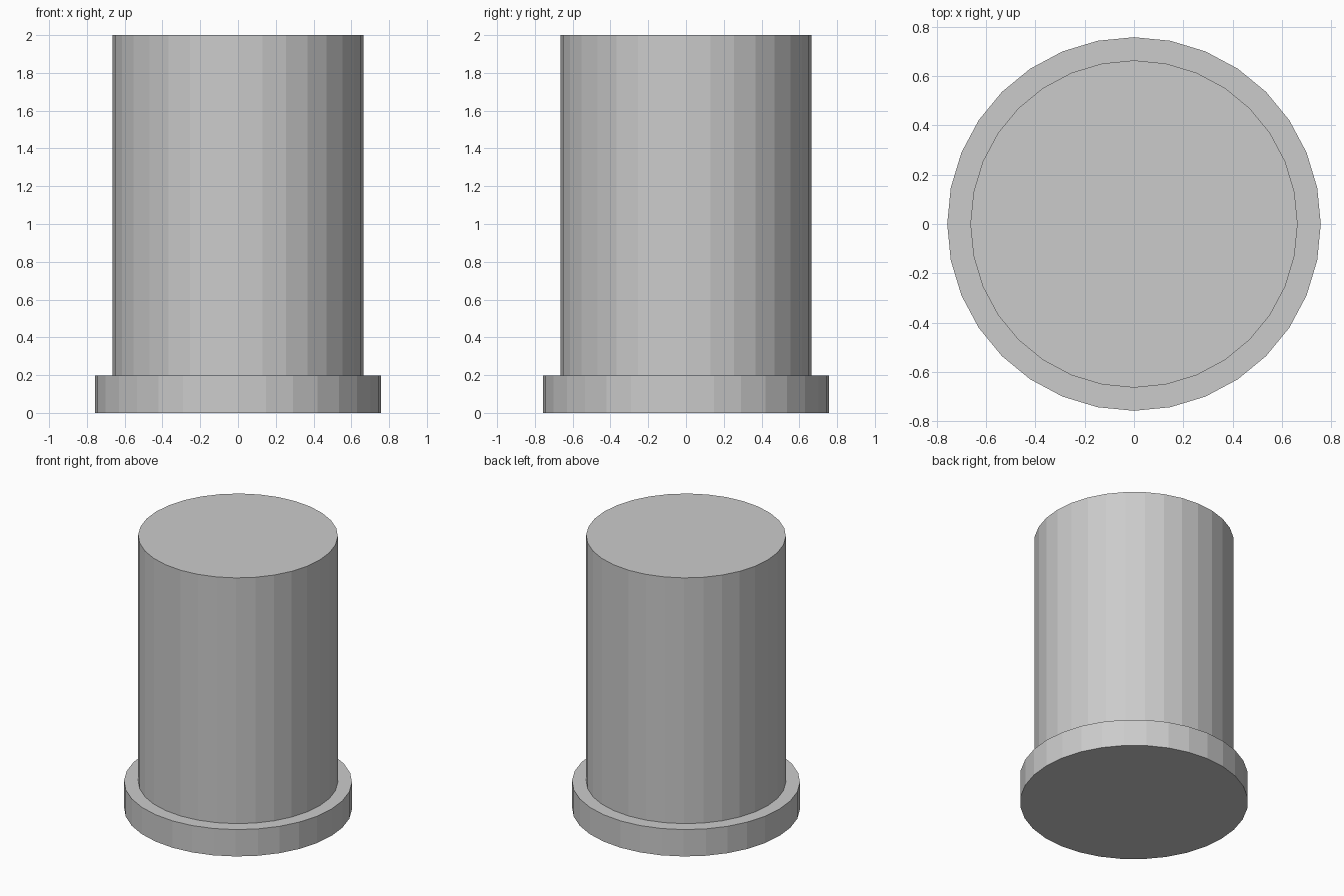
import bpy
import bmesh
from math import cos, sin, tau

if "Cube" in bpy.data.objects:
    bpy.data.objects.remove(bpy.data.objects["Cube"])

SIDES = 32
# (radius, height) outline from the base up: wide flange, step, tall body
PROFILE = [(0.758, 0.0), (0.758, 0.197), (0.664, 0.197), (0.664, 2.0)]


def turned_part(name, profile, sides):
    """Turn an outline around z into a closed, flat-shaded solid."""
    bm = bmesh.new()
    rings = [[bm.verts.new((r * cos(tau * i / sides), r * sin(tau * i / sides), z))
              for i in range(sides)] for r, z in profile]
    for low, high in zip(rings, rings[1:]):
        for i in range(sides):
            j = (i + 1) % sides
            bm.faces.new((low[i], low[j], high[j], high[i]))
    bm.faces.new(reversed(rings[0]))
    bm.faces.new(rings[-1])
    mesh = bpy.data.meshes.new(name)
    bm.to_mesh(mesh)
    bm.free()
    obj = bpy.data.objects.new(name, mesh)
    bpy.context.collection.objects.link(obj)
    return obj


# Cylindrical post with a flanged foot
turned_part("flanged_post", PROFILE, SIDES)
